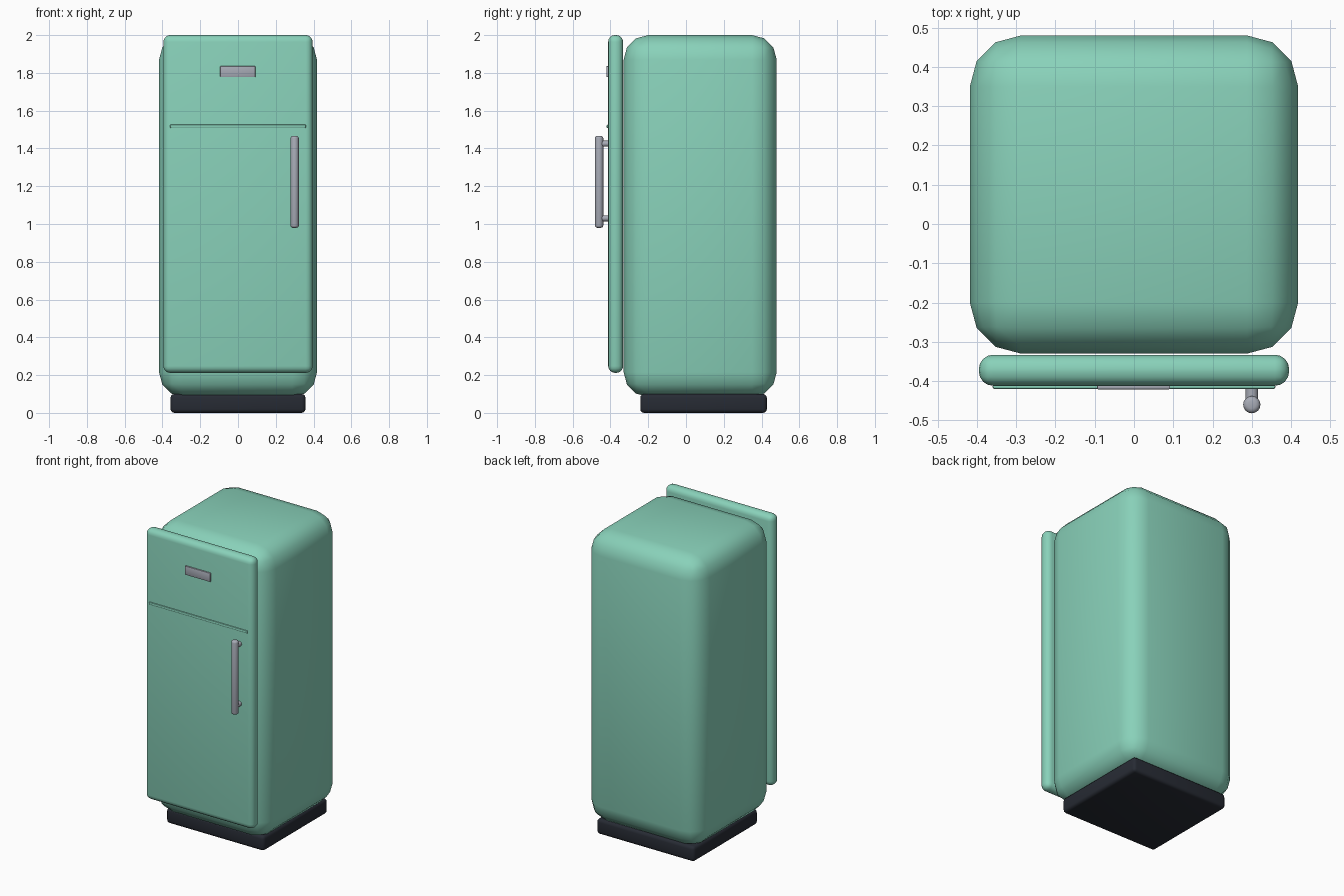
import bpy
import bmesh
from math import radians
from mathutils import Matrix, Vector

if "Cube" in bpy.data.objects:
    bpy.data.objects.remove(bpy.data.objects["Cube"], do_unlink=True)


def material(name, rgb):
    mat = bpy.data.materials.new(name)
    mat.use_nodes = True
    mat.diffuse_color = (*rgb, 1)
    mat.node_tree.nodes["Principled BSDF"].inputs["Base Color"].default_value = (*rgb, 1)
    return mat


green = material("mint enamel", (0.25, 0.64, 0.49))
metal = material("brushed metal", (0.39, 0.41, 0.47))
black = material("dark rubber", (0.02, 0.024, 0.034))


def finish(name, bm, mat, angle=40):
    mesh = bpy.data.meshes.new(name)
    bm.to_mesh(mesh)
    bm.free()
    mesh.materials.append(mat)
    obj = bpy.data.objects.new(name, mesh)
    bpy.context.collection.objects.link(obj)
    bpy.ops.object.select_all(action="DESELECT")
    obj.select_set(True)
    bpy.context.view_layer.objects.active = obj
    bpy.ops.object.shade_smooth_by_angle(angle=radians(angle))
    return obj


def rounded_box(name, low, high, radius, segments, mat):
    """Box between two corners with every edge rounded."""
    low, high = Vector(low), Vector(high)
    bm = bmesh.new()
    bmesh.ops.create_cube(bm, size=1)
    bmesh.ops.scale(bm, vec=high - low, verts=bm.verts)
    bmesh.ops.translate(bm, vec=(low + high) / 2, verts=bm.verts)
    bmesh.ops.bevel(bm, geom=bm.edges[:], offset=radius, segments=segments,
                    profile=0.5, affect="EDGES")
    return finish(name, bm, mat)


def rod(name, start, end, radius, mat, rounding=0):
    """Cylinder between two points, with optionally rounded ends."""
    start, end = Vector(start), Vector(end)
    axis = end - start
    turn = axis.to_track_quat("Z", "Y").to_matrix().to_4x4()
    bm = bmesh.new()
    bmesh.ops.create_cone(bm, cap_ends=True, segments=16, radius1=radius,
                          radius2=radius, depth=axis.length,
                          matrix=Matrix.Translation((start + end) / 2) @ turn)
    if rounding:
        rims = [e for e in bm.edges if any(len(f.verts) > 4 for f in e.link_faces)]
        bmesh.ops.bevel(bm, geom=rims, offset=rounding, segments=3,
                        profile=0.5, affect="EDGES")
    return finish(name, bm, mat)


# Cabinet, plinth and door
rounded_box("cabinet", (-0.418, -0.33, 0.085), (0.418, 0.48, 2.0), 0.13, 3, green)
rounded_box("plinth", (-0.357, -0.242, 0), (0.357, 0.428, 0.1), 0.02, 3, black)
rounded_box("door", (-0.395, -0.412, 0.212), (0.395, -0.333, 2.0), 0.036, 4, green)

# Raised trim line and badge plate on the door
rounded_box("door_trim", (-0.36, -0.42, 1.508), (0.36, -0.408, 1.526), 0.005, 2, green)
rounded_box("badge_plate", (-0.094, -0.421, 1.778), (0.092, -0.408, 1.836), 0.003, 2, metal)

# Handle bar on two posts
rod("handle_bar", (0.3, -0.46, 0.98), (0.3, -0.46, 1.466), 0.022, metal, 0.012)
for label, z in (("lower", 1.03), ("upper", 1.425)):
    rod(label + "_handle_post", (0.3, -0.46, z), (0.3, -0.405, z), 0.016, metal)
